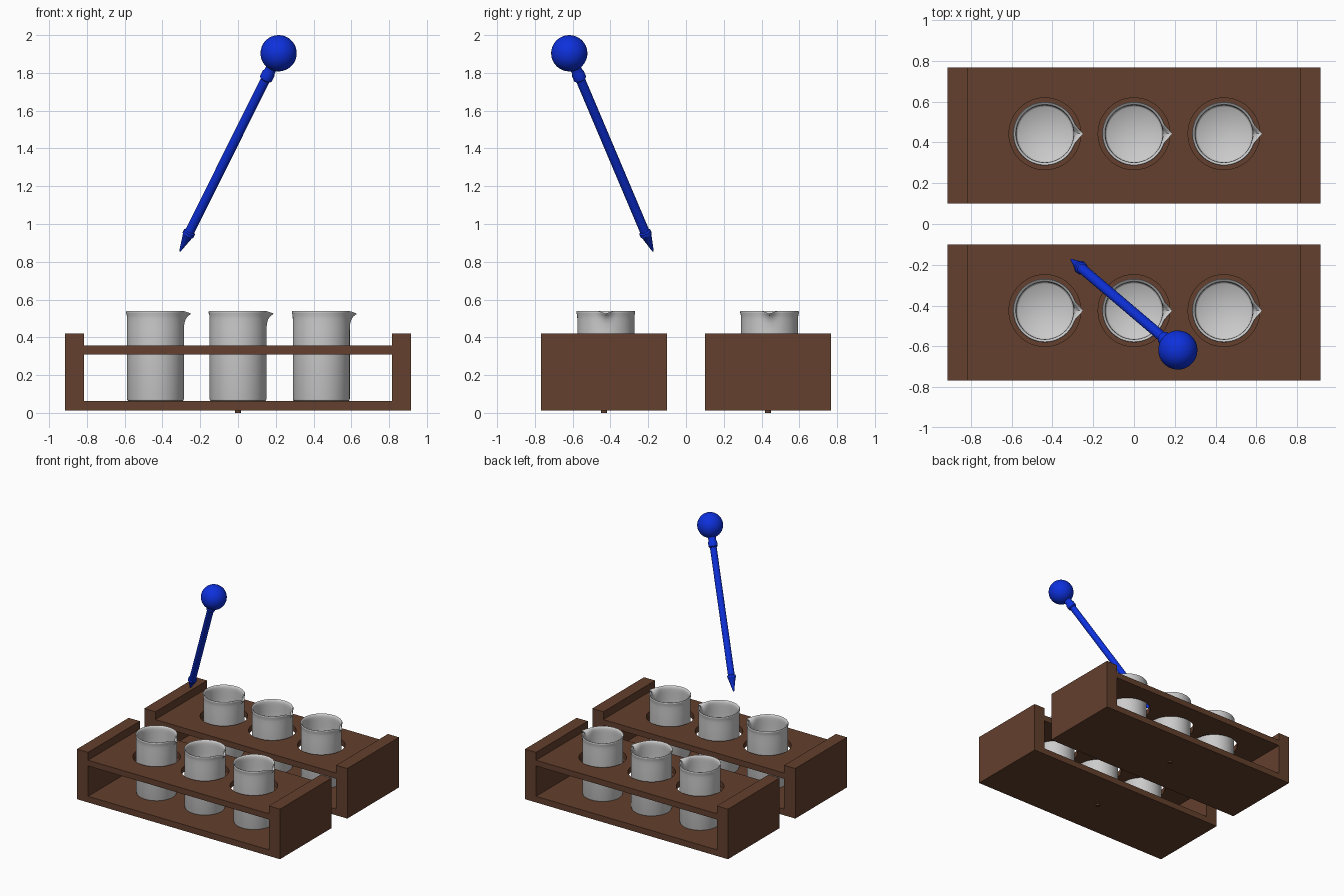
import bpy, bmesh, math
from mathutils import Vector

if "Cube" in bpy.data.objects:
    bpy.data.objects.remove(bpy.data.objects["Cube"])


def material(name, rgb):
    m = bpy.data.materials.new(name)
    m.diffuse_color = (*rgb, 1)
    m.use_nodes = True
    m.node_tree.nodes["Principled BSDF"].inputs["Base Color"].default_value = m.diffuse_color
    return m


WOOD = material("brown_wood", (0.125, 0.05, 0.026))
BLUE = material("blue_plastic", (0.004, 0.03, 0.72))


def add_object(name, mesh, mat=None, loc=(0, 0, 0)):
    ob = bpy.data.objects.new(name, mesh)
    bpy.context.collection.objects.link(ob)
    ob.location = loc
    if mat and not mesh.materials:
        mesh.materials.append(mat)
    return ob


def smooth(ob, degrees=35):
    bpy.ops.object.select_all(action='DESELECT')
    ob.select_set(True)
    bpy.context.view_layer.objects.active = ob
    bpy.ops.object.shade_smooth_by_angle(angle=math.radians(degrees))


def box(name, lo, hi, mat):
    bm = bmesh.new()
    bmesh.ops.create_cube(bm, size=1)
    lo, hi = Vector(lo), Vector(hi)
    for v in bm.verts:
        v.co = (lo + hi) / 2 + v.co * (hi - lo)
    mesh = bpy.data.meshes.new(name)
    bm.to_mesh(mesh)
    bm.free()
    return add_object(name, mesh, mat)


def lathe(name, profile, segments, deform=None):
    """Revolve (radius, height) points about z; radius 0 makes a pole."""
    bm = bmesh.new()
    rings = []
    for r, z in profile:
        if r == 0:
            rings.append([bm.verts.new((0, 0, z))] * segments)
            continue
        ring = []
        for i in range(segments):
            a = 2 * math.pi * i / segments
            rr, zz = deform(r, z, a) if deform else (r, z)
            ring.append(bm.verts.new((rr * math.cos(a), rr * math.sin(a), zz)))
        rings.append(ring)
    for a, b in zip(rings, rings[1:]):
        for i in range(segments):
            j = (i + 1) % segments
            bm.faces.new(dict.fromkeys((a[i], a[j], b[j], b[i])))
    bmesh.ops.recalc_face_normals(bm, faces=bm.faces)
    mesh = bpy.data.meshes.new(name)
    bm.to_mesh(mesh)
    bm.free()
    return mesh


HOLES = (-0.437, 0.0, 0.441)
HOLE_Y = 0.009


def shelf_with_holes(name, y, z0, z1):
    cu = bpy.data.curves.new(name, 'CURVE')
    cu.dimensions, cu.fill_mode = '2D', 'BOTH'
    cu.extrude = (z1 - z0) / 2
    outlines = [[(-0.815, -0.333), (0.815, -0.333), (0.815, 0.333), (-0.815, 0.333)]]
    for x in HOLES:
        outlines.append([(x + 0.176 * math.cos(k * math.pi / 24),
                          HOLE_Y + 0.176 * math.sin(k * math.pi / 24)) for k in range(48)])
    for pts in outlines:
        sp = cu.splines.new('POLY')
        sp.points.add(len(pts) - 1)
        for p, (px, py) in zip(sp.points, pts):
            p.co = (px, py, 0, 1)
        sp.use_cyclic_u = True
    tmp = add_object(name + "_outline", cu)
    bpy.context.view_layer.update()
    mesh = bpy.data.meshes.new_from_object(tmp.evaluated_get(bpy.context.evaluated_depsgraph_get()))
    bpy.data.objects.remove(tmp)
    mesh.materials.clear()
    return add_object(name, mesh, WOOD, (0, y, (z0 + z1) / 2))


# Beaker: thin double wall, rolled rim, pouring spout towards +x
def spout(r, z, a):
    a = (a + math.pi) % (2 * math.pi) - math.pi
    side = max(0, 1 - abs(a) / 0.32) ** 1.4
    rise = max(0, (z - 0.38) / 0.098) ** 2.6
    return r + 0.035 * side * rise, z - 0.014 * side * min(1, rise)


beaker_profile = [(0, 0), (0.14, 0), (0.148, 0.003), (0.151, 0.012), (0.151, 0.38), (0.151, 0.41),
                  (0.151, 0.435), (0.152, 0.455), (0.155, 0.466), (0.156, 0.473), (0.153, 0.478),
                  (0.147, 0.476), (0.142, 0.466), (0.14, 0.45), (0.14, 0.43), (0.14, 0.40),
                  (0.14, 0.38), (0.14, 0.02), (0.132, 0.012), (0, 0.012)]
beaker_mesh = lathe("beaker", beaker_profile, 72, spout)

# Two racks, each with three beakers
for side, y in (("back", 0.4335), ("front", -0.4335)):
    y0, y1 = y - 0.333, y + 0.333
    for end, x in (("left", -0.865), ("right", 0.865)):
        box(f"{side}_rack_{end}_end", (x - 0.05, y0, 0.012), (x + 0.05, y1, 0.42), WOOD)
    box(f"{side}_rack_base", (-0.815, y0, 0.012), (0.815, y1, 0.062), WOOD)
    smooth(shelf_with_holes(f"{side}_rack_shelf", y, 0.309, 0.356))
    # Small peg under the base
    peg = lathe(f"{side}_rack_peg", [(0, 0), (0.016, 0), (0.016, 0.02), (0, 0.02)], 16)
    smooth(add_object(f"{side}_rack_peg", peg, WOOD, (0, y, 0)))
    for n, x in enumerate(HOLES, 1):
        smooth(add_object(f"{side}_beaker_{n}", beaker_mesh, None, (x, y + HOLE_Y, 0.062)), 50)

# Pipette: pointed tip, collar, tube, upper collar and squeeze bulb
tip, bulb = Vector((-0.308, -0.174, 0.855)), Vector((0.215, -0.618, 1.904))
axis = bulb - tip
L, R = axis.length, 0.096
profile = [(0, 0), (0.004, 0.001), (0.027, 0.098), (0.032, 0.105), (0.032, 0.122), (0.025, 0.128),
           (0.025, 1.085), (0.034, 1.092), (0.034, 1.125), (0.029, 1.135)]
start = math.asin(0.029 / R)
for k in range(25):
    t = start + (math.pi - start) * k / 24
    profile.append((R * math.sin(t) if k < 24 else 0, L - R * math.cos(t)))
pipette = add_object("pipette", lathe("pipette", profile, 32), BLUE, tip)
pipette.rotation_euler = axis.to_track_quat('Z', 'Y').to_euler()
smooth(pipette)
